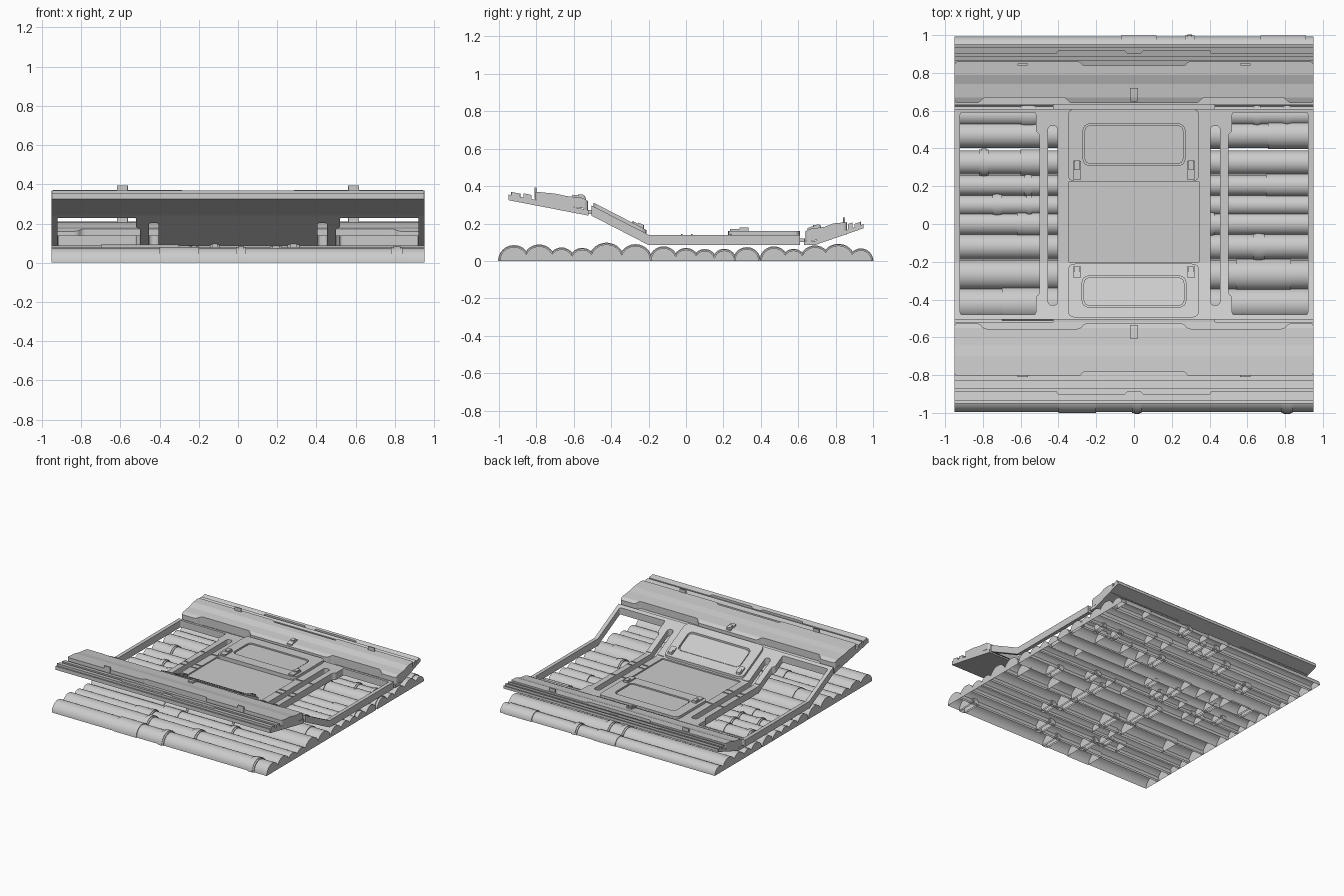
import bpy, bmesh, math, random
from mathutils import Vector

if "Cube" in bpy.data.objects:
    bpy.data.objects.remove(bpy.data.objects["Cube"])

random.seed(4)


def finish(name, bm, smooth=False):
    bmesh.ops.recalc_face_normals(bm, faces=bm.faces[:])
    me = bpy.data.meshes.new(name)
    bm.to_mesh(me)
    bm.free()
    ob = bpy.data.objects.new(name, me)
    bpy.context.collection.objects.link(ob)
    if smooth:
        bpy.ops.object.select_all(action='DESELECT')
        ob.select_set(True)
        bpy.context.view_layer.objects.active = ob
        bpy.ops.object.shade_smooth_by_angle(angle=math.radians(35))
    return ob


def rounded(pts, r, n=4):
    """Closed 2D loop with rounded corners."""
    out, p = [], [Vector(q) for q in pts]
    for i, c in enumerate(p):
        a, b = p[i - 1] - c, p[(i + 1) % len(p)] - c
        k = min(r, a.length * .45, b.length * .45)
        s, e = c + a.normalized() * k, c + b.normalized() * k
        for j in range(n + 1):
            t = j / n
            out.append(s * (1 - t) ** 2 + c * 2 * t * (1 - t) + e * t * t)
    return out


def rect(x0, x1, y0, y1, r=.001):
    return rounded([(x0, y0), (x1, y0), (x1, y1), (x0, y1)], r, 4 if r > .002 else 1)


def interp(prof, y):
    for (ya, za), (yb, zb) in zip(prof, prof[1:]):
        if y <= yb or (yb, zb) == prof[-1]:
            return za + (zb - za) * (y - ya) / (yb - ya)


def plate(name, loops, prof, lo, hi):
    """Flat outline with holes, draped over a y-z profile and thickened."""
    bm = bmesh.new()
    for loop in loops:
        vs = [bm.verts.new((p[0], p[1], 0)) for p in loop]
        for i, v in enumerate(vs):
            bm.edges.new((vs[i - 1], v))
    bmesh.ops.triangle_fill(bm, edges=bm.edges[:], use_beauty=True, normal=(0, 0, 1))
    for y, _ in prof[1:-1]:
        bmesh.ops.bisect_plane(bm, geom=bm.verts[:] + bm.edges[:] + bm.faces[:],
                               plane_co=(0, y, 0), plane_no=(0, 1, 0))
    res = bmesh.ops.extrude_face_region(bm, geom=bm.faces[:])
    top = {g for g in res['geom'] if isinstance(g, bmesh.types.BMVert)}
    for v in bm.verts:
        v.co.z = interp(prof, v.co.y) + (hi if v in top else lo)
    return finish(name, bm)


def half_pipe(bm, y, r, x0, x1, n=16):
    """Capped half cylinder, open underneath."""
    rings = [[bm.verts.new((x, y + r * math.cos(math.pi * i / n), r * math.sin(math.pi * i / n)))
              for i in range(n + 1)] for x in (x0, x1)]
    for i in range(n):
        bm.faces.new((rings[0][i], rings[0][i + 1], rings[1][i + 1], rings[1][i]))
    for ring in rings:
        bm.faces.new(ring)


# Pipe bed: y, radius, known thick sections and sleeves (x0, x1)
pipes = [(-.92, .075, [(-.4, -.2), (-.01, .04), (.78, .84)]), (-.785, .078, []),
         (-.665, .062, []), (-.555, .06, []), (-.425, .088, [(-.7, -.3)]),
         (-.27, .08, [(.54, .83)]), (-.12, .068, [(.63, .69)]), (0, .06, [(-.62, -.5)]),
         (.10, .054, [(-.75, -.7), (-.57, -.54)]), (.205, .055, [(-.58, -.54), (.7, .92)]),
         (.325, .064, [(-.82, -.77), (-.6, -.5)]), (.47, .068, [(.71, .93)]),
         (.575, .055, [(-.6, -.52), (.63, .67), (.79, .83)]), (.69, .073, []),
         (.815, .082, []), (.935, .057, [(-.07, .12), (.27, .32), (.67, .91)])]
for i, (y, r, extra) in enumerate(pipes):
    bm = bmesh.new()
    half_pipe(bm, y, r, -.95, .95)
    spans = list(extra)
    if len(extra) < 3:
        for _ in range(2):
            x = random.uniform(-.45, .4)
            spans.append((x, x + random.choice((.05, .06, .15))))
    for a, b in spans:
        half_pipe(bm, y, r + .006, a, b)
        if b - a < .08:
            half_pipe(bm, y, r + .01, a + .012, b - .012)
    finish(f"pipe_{i + 1}", bm, True)

# Bent main frame with side windows and slots
frame_p = [(-.505, .242), (-.2, .085), (.61, .085)]
holes = []
for s in (1, -1):
    holes.append(rounded([(s * x, y) for x, y in
                 [(.52, -.48), (.92, -.48), (.92, .59), (.52, .59), (.52, .49), (.50, .475),
                  (.50, -.37), (.52, -.385)]], .012))
    holes.append(rect(s * .43 - .025, s * .43 + .025, -.43, .52, .025))
plate("main_frame", [rect(-.95, .95, -.505, .61),
                     rect(-.345, .345, -.2, .225)] + holes, frame_p, 0, .055)
plate("centre_floor", [rect(-.35, .35, -.205, .23)], frame_p, .005, .045)

# Raised end panels of the centre section, with inset covers and clips
for label, y0, y1, iy0, iy1, ix, cy in (("rear", .225, .61, .31, .53, .27, .285),
                                        ("front", -.495, -.21, -.44, -.275, .275, -.255)):
    hole = rounded([(-ix, iy0), (ix, iy0), (ix, iy1), (-ix, iy1)], .04)
    plate(f"{label}_end_panel", [rect(-.35, .345, y0, y1, .04), hole], frame_p, .04, .075)
    plate(f"{label}_inset_cover", [rect(-ix + .008, ix - .008, iy0 + .008, iy1 - .008, .035)],
          frame_p, .04, .069)
    h = .05 if label == "rear" else .03
    for s in (-1, 1):
        x = s * .302
        plate(f"{label}_clip", [rect(x - .022, x + .022, cy - h, cy + h, .006)], frame_p, .06, .085)
        plate(f"{label}_clip_cap", [rect(x - .015, x + .015, cy, cy + h, .005)], frame_p, .07, .093)

# Cross straps beside the slots
for s in (-1, 1):
    for y in (.03, .238, -.022, -.215):
        for x0, x1 in ((.347, .40), (.46, .498)):
            a, b = sorted((s * x0, s * x1))
            plate("strap_rib", [rect(a, b, y - .004, y + .004)], frame_p, .05, .06)


def edge_slab(label, s, base, base_hi, panel, lo, inner, outer, strips, tab_y, tab_z):
    """Stepped long slab along the front or rear edge."""
    y0, y1 = base[0][0], base[-1][0]
    plate(f"{label}_slab", [rect(-.95, .95, y0, y1)], base, 0, base_hi)
    i2, o2 = inner + s * .03, outer - s * .022
    half = [(.27, o2), (.285, outer), (.95, outer), (.95, inner), (.82, inner),
            (.795, i2), (.365, i2), (.34, inner)]
    if s < 0:
        half[6:] = [(.285, i2), (.26, inner)]
    loop = half + [(-x, y) for x, y in reversed(half)]
    plate(f"{label}_raised_panel", [rounded(loop, .02)], panel, lo, .035)
    # Outer steps; the outermost has a long shallow notch
    for k, (a, b, h) in enumerate(strips):
        if k:
            pts = [(-.95, a), (-.41, a), (-.40, a + s * .018), (-.05, a + s * .018), (-.035, a),
                   (.035, a), (.05, a + s * .018), (.40, a + s * .018), (.41, a), (.95, a),
                   (.95, b), (-.95, b)]
            loop = rounded(pts, .005)
        else:
            loop = rect(-.95, .95, *sorted((a, b)))
        plate(f"{label}_step_{k + 1}", [loop], base, base_hi - .01, h)
    # Small tabs and the central latch
    for x in (-.59, .59):
        plate(f"{label}_tab", [rect(x - .028, x + .028, tab_y - .005, tab_y + .005)],
              [(-1, 0), (1, 0)], tab_z - .06, tab_z)
    c = inner + s * .045
    plate(f"{label}_latch", [rect(-.022, .022, c - .036, c + .036, .006)], panel, .02, .046)
    plate(f"{label}_latch_cap", [rect(-.014, .014, c - .005, c + .03, .004)], panel, .03, .052)


edge_slab("front", -1, [(-.95, .325), (-.52, .242)], .03,
          [(-.805, .335), (-.70, .325), (-.64, .312), (-.55, .302), (-.52, .282)], -.02,
          -.525, -.805, [(-.825, -.87, .052), (-.885, -.935, .047)], -.805, .393)
edge_slab("rear", 1, [(.63, .085), (.69, .085), (.95, .175)], .022,
          [(.64, .125), (.67, .138), (.74, .147), (.79, .166), (.86, .172)], -.03,
          .64, .86, [(.865, .89, .052), (.90, .935, .04)], .845, .232)

# Hinge rails bridging slabs and frame
for label, y, z in (("front", -.512, .262), ("rear", .62, .11)):
    plate(f"{label}_hinge_rail", [rect(-.43, .43, y - .015, y + .015)], [(-1, z), (1, z)], -.01, .01)
